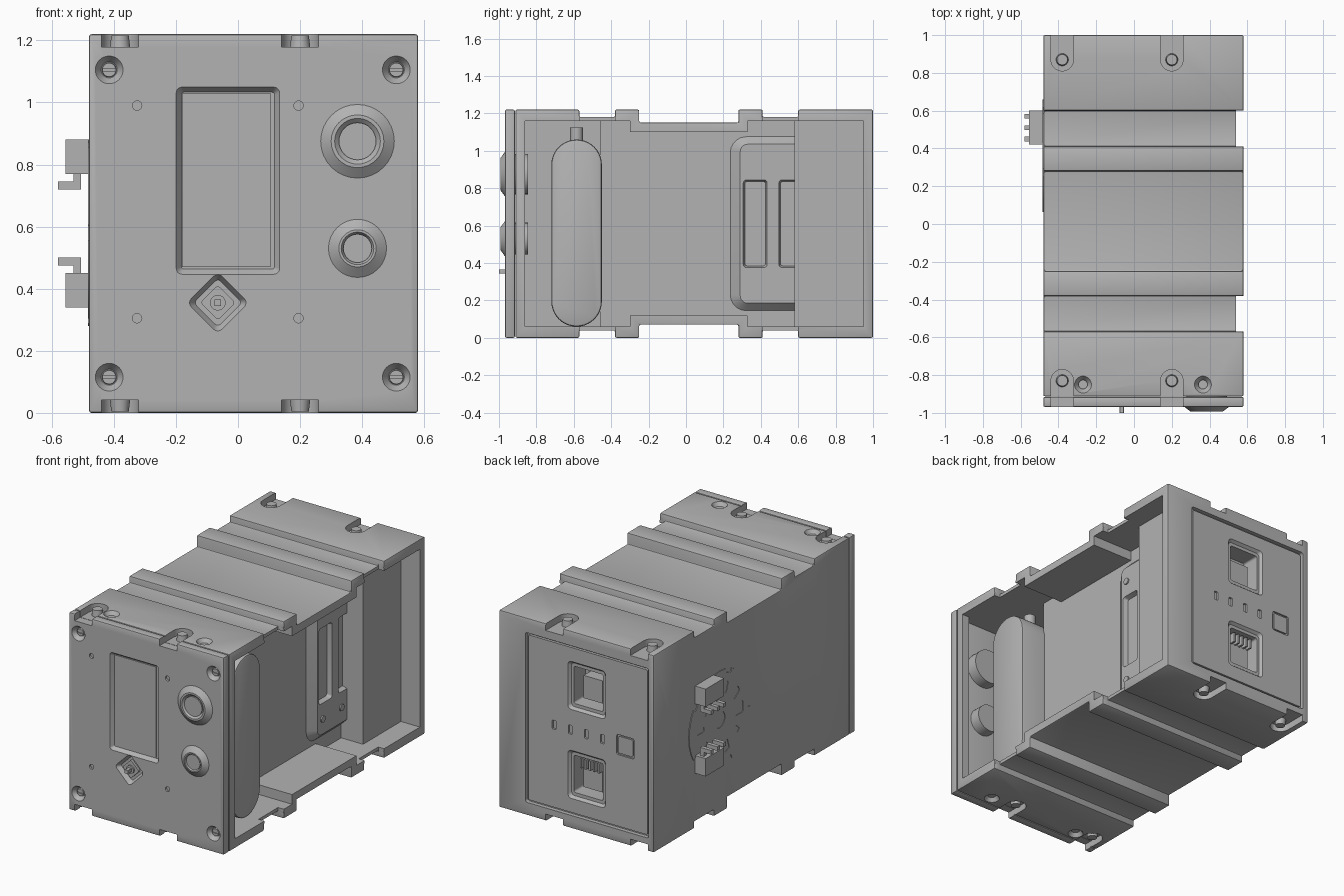
import bpy, bmesh, math
from mathutils import Matrix, Vector

if "Cube" in bpy.data.objects:
    bpy.data.objects.remove(bpy.data.objects["Cube"])

grey = bpy.data.materials.new("light_grey")
grey.use_nodes = True
TONE = (0.45, 0.45, 0.45, 1)
grey.diffuse_color = TONE
grey.node_tree.nodes["Principled BSDF"].inputs["Base Color"].default_value = TONE

HEIGHT = 1.22
MID = HEIGHT / 2
AXES = {"x": (1, 2, 0), "y": (0, 2, 1), "z": (0, 1, 2)}


def place(axis, u, v, w):
    """Put plane coordinates u, v and depth w on the model axes."""
    p = Vector()
    for slot, value in zip(AXES[axis], (u, v, w)):
        p[slot] = value
    return p


def loft(name, ring, start, end, axis, ring_end=None, bevel=0):
    """Closed solid between two matching outlines."""
    bm = bmesh.new()
    a = [bm.verts.new(place(axis, u, v, start)) for u, v in ring]
    b = [bm.verts.new(place(axis, u, v, end)) for u, v in ring_end or ring]
    bm.faces.new(a)
    bm.faces.new(b)
    for i in range(len(a)):
        bm.faces.new((a[i - 1], a[i], b[i], b[i - 1]))
    bmesh.ops.recalc_face_normals(bm, faces=bm.faces)
    if bevel:
        sharp = [e for e in bm.edges if e.calc_face_angle() > math.radians(40)]
        bmesh.ops.bevel(bm, geom=sharp, offset=bevel, segments=2, profile=0.5, affect="EDGES")
    mesh = bpy.data.meshes.new(name)
    bm.to_mesh(mesh)
    bm.free()
    mesh.materials.append(grey)
    ob = bpy.data.objects.new(name, mesh)
    bpy.context.collection.objects.link(ob)
    return ob


def rounded(cu, cv, w, h, r, turn=0, steps=5):
    """Rounded rectangle outline."""
    pts = []
    for k, (su, sv) in enumerate(((1, 1), (-1, 1), (-1, -1), (1, -1))):
        for i in range(steps + 1):
            t = (k + i / steps) * math.pi / 2
            pts.append(Vector((su * (w / 2 - r) + r * math.cos(t), sv * (h / 2 - r) + r * math.sin(t))))
    spin = Matrix.Rotation(turn, 2)
    return [tuple(spin @ p + Vector((cu, cv))) for p in pts]


def circle(cu, cv, r, n=32):
    return [(cu + r * math.cos(i * math.tau / n), cv + r * math.sin(i * math.tau / n)) for i in range(n)]


def disc(name, cu, cv, r, start, end, axis, r_end=None):
    return loft(name, circle(cu, cv, r), start, end, axis, circle(cu, cv, r_end or r))


def box(name, x, y, z, bevel=0):
    return loft(name, [(x[0], y[0]), (x[1], y[0]), (x[1], y[1]), (x[0], y[1])], z[0], z[1], "z", bevel=bevel)


def carve(cutter, *targets):
    """Subtract a cutter from every target, then discard it."""
    for target in targets:
        mod = target.modifiers.new("cut", "BOOLEAN")
        mod.operation = "DIFFERENCE"
        mod.solver = "EXACT"
        mod.object = cutter
        bpy.context.view_layer.objects.active = target
        bpy.ops.object.modifier_apply(modifier="cut")
    bpy.data.objects.remove(cutter)


def mirrored(top):
    """Close a top outline with its reflection below mid height."""
    return top + [(y, HEIGHT - z) for y, z in reversed(top)]


def steps(levels):
    """Stepped outline from (start, end, height) runs."""
    return mirrored([(y, z) for a, b, z in levels for y in (a, b)])


# Housing shell with ribs, open on its left side
FULL, LOW, DEEP = HEIGHT, 1.18, 1.15
housing = loft("housing", steps([(-0.912, -0.57, FULL), (-0.57, -0.38, LOW), (-0.38, -0.25, FULL),
                                 (-0.25, 0.28, DEEP), (0.28, 0.41, FULL), (0.41, 0.6, LOW),
                                 (0.6, 1, FULL)]), -0.48, 0.58, "x", bevel=0.008)
cavity = [(-0.3, 0.33, 1.1), (0.33, 0.95, 1.16)]
carve(loft("cavity", steps([(-0.86, -0.3, 1.16)] + cavity), -0.44, 0.7, "x"), housing)
carve(box("front_opening", (-0.44, 0.53), (-1, -0.8), (0.06, 1.16)), housing)
for y in ((-0.57, -0.38), (0.41, 0.6)):
    for z in ((-0.1, 0.1), (1.12, 1.3)):
        carve(box("edge_notch", (0.54, 0.7), y, z), housing)

# Inner core and rear compartment
core = loft("inner_core", steps([(-0.46, -0.3, 1.16)] + cavity), -0.44, 0.3, "x")
rear_block = box("rear_compartment", (0.2, 0.45), (0.58, 0.95), (0.06, 1.16))

# Front plate
front = box("front_plate", (-0.48, 0.58), (-0.968, -0.915), (0, HEIGHT), bevel=0.008)

# Fastener slots and countersunk holes, top and bottom
for side, (a, b) in (("top", (1.178, 1.3)), ("bottom", (0.042, -0.1))):
    outer = HEIGHT if side == "top" else 0
    inward = -1 if side == "top" else 1
    for x in (-0.38, 0.2):
        for y, end in ((-0.83, -1), (0.87, 1)):
            slot = rounded(x, y + end * 0.14, 0.12, 0.4, 0.0599)
            carve(loft("slot", slot, a, b, "z"), housing, front)
            disc(side + "_slot_screw", x, y, 0.034, a + inward * 0.01, outer + inward * 0.004, "z", 0.028)
    for x in (-0.27, 0.365):
        carve(disc("sink", x, -0.85, 0.046, outer - inward * 0.002, outer + inward * 0.03, "z", 0.024), housing)
        disc(side + "_sunk_screw", x, -0.85, 0.024, outer + inward * 0.04, outer + inward * 0.02, "z")

# Corner screws and small holes of the front plate
for x in (-0.415, 0.51):
    for z in (0.115, 1.105):
        carve(disc("sink", x, z, 0.046, -0.97, -0.94, "y", 0.026), front)
        screw = disc("front_corner_screw", x, z, 0.027, -0.92, -0.95, "y", 0.022)
        carve(box("drive", (x - 0.02, x + 0.02), (-1, -0.944), (z - 0.005, z + 0.005)), screw)
for x in (-0.325, 0.195):
    for z in (0.305, 0.99):
        carve(disc("pin_hole", x, z, 0.015, -1, -0.955, "y"), front)

# Display window
window = (-0.0325, 0.748)
carve(loft("window_cut", rounded(*window, 0.336, 0.606, 0.02), -0.97, -0.945, "y",
           rounded(*window, 0.3, 0.57, 0.008)), front)
box("display", (-0.18, 0.105), (-0.95, -0.943), (0.47, 1.03))

# Diamond-shaped joystick
diamond = (-0.065, 0.355)
TURN = math.pi / 4
carve(loft("diamond_cut", rounded(*diamond, 0.142, 0.142, 0.02, TURN), -0.97, -0.94, "y",
           rounded(*diamond, 0.11, 0.11, 0.012, TURN)), front)
loft("joystick_base", rounded(*diamond, 0.08, 0.08, 0.01, TURN), -0.935, -0.955, "y")
disc("joystick_collar", *diamond, 0.025, -0.95, -0.965, "y")
loft("joystick_pin", rounded(*diamond, 0.022, 0.022, 0.002), -0.96, -1, "y")

# Round push buttons
for name, z, r, ring, cap in (("large", 0.875, 0.12, 0.085, 0.06), ("small", 0.53, 0.095, 0.06, 0.046)):
    bezel = disc(name + "_button_bezel", 0.385, z, r, -0.967, -0.993, "y", ring)
    carve(disc("dish", 0.385, z, ring - 0.004, -1, -0.98, "y", cap), bezel)
    disc(name + "_button_cap", 0.385, z, cap, -0.975, -0.988, "y")
    disc(name + "_button_body", 0.385, z, r * 0.9, -0.92, -0.845, "y")

# Tank with nozzle
loft("tank", rounded(-0.585, 0.56, 0.27, 1, 0.134, steps=10), 0, 0.47, "x", bevel=0.012)
disc("tank_nozzle", 0.3, -0.585, 0.034, 1.04, 1.125, "z")

# Bracket on the core
bracket = loft("bracket", rounded(0.465, MID, 0.47, 0.94, 0.09), 0.295, 0.34, "x",
               rounded(0.485, MID, 0.39, 0.85, 0.04))
for y in (0.37, 0.56):
    carve(loft("slot", rounded(y, MID, 0.14, 0.48, 0.02), 0.36, 0.31, "x",
               rounded(y, MID, 0.11, 0.45, 0.012)), bracket)
for y in (0.34, 0.525):
    for z in (0.28, 0.94):
        disc("bracket_screw", y, z, 0.02, 0.335, 0.348, "x")

# Back panel set into a groove
panel = (-0.0225, 0.605)
carve(loft("panel_seat", rounded(*panel, 0.845, 1.05, 0.015), 0.975, 1.1, "y"), housing)
back = loft("back_panel", rounded(*panel, 0.815, 1.02, 0.01), 0.97, 0.992, "y")
for name, z in (("upper", 0.88), ("lower", 0.33)):
    carve(loft("socket_rim", rounded(-0.015, z, 0.27, 0.31, 0.025), 1, 0.975, "y",
               rounded(-0.015, z, 0.23, 0.27, 0.02)), back, housing)
    carve(loft("socket", rounded(-0.015, z, 0.2, 0.23, 0.012), 1.1, 0.86, "y"), back, housing, core, rear_block)
    box(name + "_socket_core", (-0.08, 0.05), (0.84, 0.93), (z - 0.09, z + 0.05))
for i in range(5):
    x = -0.075 + i * 0.03
    box("socket_rib", (x - 0.006, x + 0.006), (0.92, 0.965), (0.37, 0.43))
for i in range(4):
    x = 0.208 - i * 0.11
    carve(loft("light_slot", rounded(x, 0.605, 0.026, 0.055, 0.006), 1.1, 0.98, "y"), back)
carve(loft("button_seat", rounded(-0.28, 0.6, 0.12, 0.125, 0.012), 1.1, 0.982, "y"), back)
loft("back_button", rounded(-0.28, 0.6, 0.1, 0.105, 0.01), 0.98, 0.99, "y")

# Round motor face showing through the right wall
hub = (0.36, 0.58)
motor = disc("motor_face", *hub, 0.3, -0.478, -0.484, "x")
for i in range(10):
    t = i * math.tau / 10
    y, z = hub[0] + 0.19 * math.cos(t), hub[1] + 0.19 * math.sin(t)
    carve(loft("vent", rounded(y, z, 0.07, 0.03 + 0.02 * (i % 3), 0.01, t), -0.5, -0.481, "x"), motor)
    y, z = hub[0] + 0.3 * math.cos(t), hub[1] + 0.3 * math.sin(t)
    if i % 2:
        carve(loft("rim_gap", rounded(y, z, 0.05, 0.05, 0.005, t), -0.5, -0.47, "x"), motor)
carve(disc("hub_hole", *hub, 0.05, -0.5, -0.481, "x"), motor)

# Plug connectors with bent pins, mirrored about mid height
for name, s in (("upper", 1), ("lower", -1)):
    def span(a, b):
        return sorted((MID + s * a, MID + s * b))
    box(name + "_connector", (-0.555, -0.482), (0.42, 0.6), span(0.16, 0.27))
    for y in (0.45, 0.51, 0.57):
        box(name + "_pin_leg", (-0.53, -0.505), (y - 0.012, y + 0.012), span(0.11, 0.17))
        box(name + "_pin_tip", (-0.58, -0.505), (y - 0.012, y + 0.012), span(0.11, 0.135))

# Smooth the round parts, keep the edges sharp
for ob in bpy.context.collection.objects:
    ob.select_set(ob.type == "MESH")
bpy.context.view_layer.objects.active = housing
bpy.ops.object.shade_smooth_by_angle(angle=math.radians(30))
